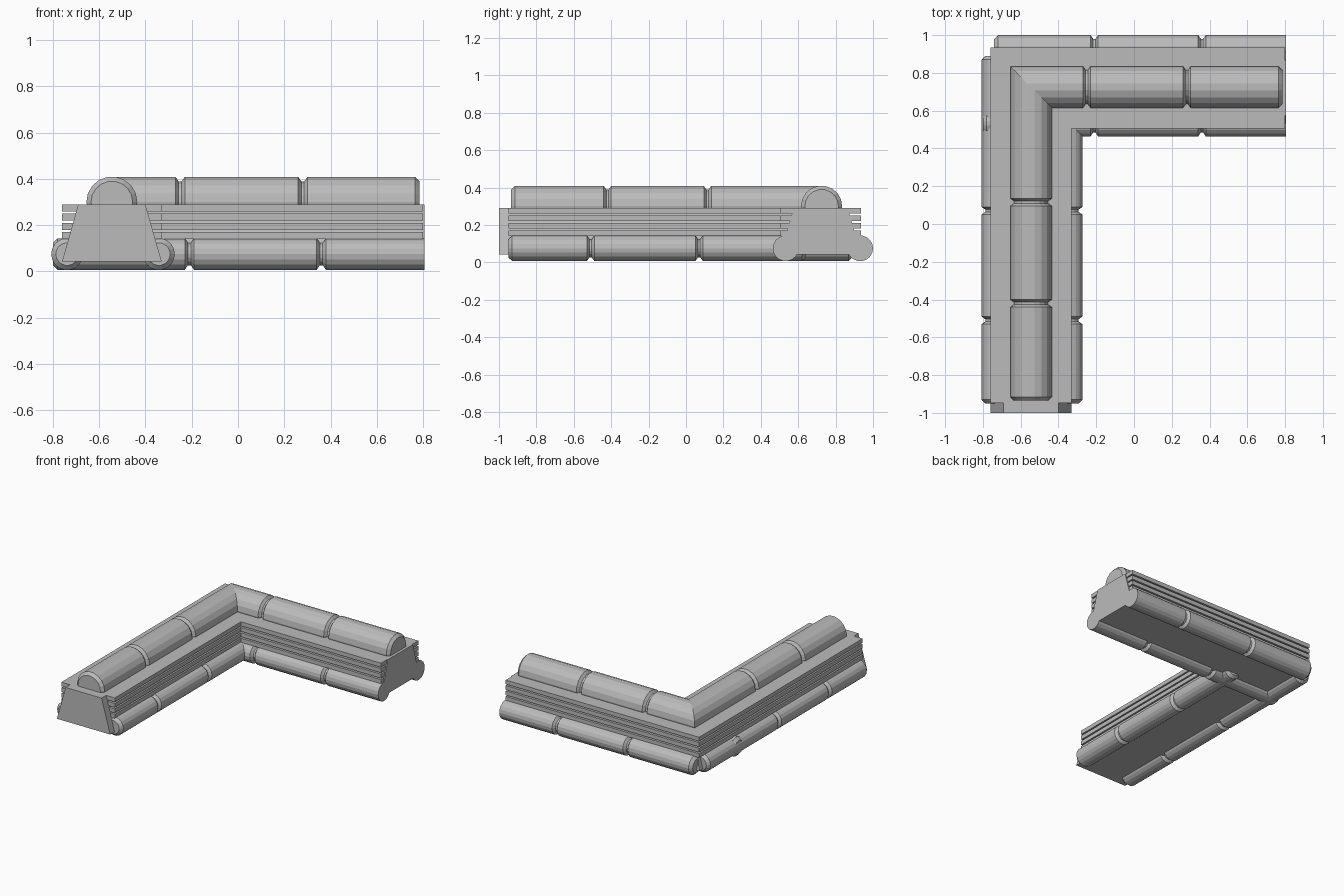
import bpy
import bmesh
from math import cos, sin, tau

cube = bpy.data.objects.get("Cube")
if cube:
    bpy.data.objects.remove(cube)

stone = bpy.data.materials.new("sandbag_grey")
stone.use_nodes = True
stone.diffuse_color = (0.5, 0.5, 0.5, 1)
stone.node_tree.nodes["Principled BSDF"].inputs["Base Color"].default_value = (0.5, 0.5, 0.5, 1)

# Centre lines of the two arms and of the lower rolls
ARM_X, ARM_Y = -0.545, 0.72
FRONT_END, SIDE_END = -1.0, 0.805
ALONG_Y, ALONG_X, MITRE = (1, 0), (0, -1), (1, -1)   # sideways directions
SIDES = 18


def loft(name, rings):
    """Skin closed rings of points into a capped solid."""
    bm = bmesh.new()
    loops = [[bm.verts.new(p) for p in ring] for ring in rings]
    n = len(loops[0])
    for a, b in zip(loops, loops[1:]):
        for i in range(n):
            j = (i + 1) % n
            bm.faces.new((a[i], a[j], b[j], b[i]))
    bm.faces.new(loops[0])
    bm.faces.new(loops[-1])
    bmesh.ops.recalc_face_normals(bm, faces=bm.faces)
    mesh = bpy.data.meshes.new(name)
    bm.to_mesh(mesh)
    bm.free()
    mesh.materials.append(stone)
    obj = bpy.data.objects.new(name, mesh)
    bpy.context.collection.objects.link(obj)
    return obj


def section(x, y, side, profile):
    """Place a (sideways, height) profile at a point on the path."""
    return [(x + u * side[0], y + u * side[1], z) for u, z in profile]


def circle(r, z):
    return [(r * cos(tau * i / SIDES), z + r * sin(tau * i / SIDES)) for i in range(SIDES)]


def stations(start, end, joints, r, start_cap=True, end_cap=True):
    """Positions and radii along a roll, with chamfered ends and pinched joints."""
    c = 0.02
    out = [(start, r - c), (start + c, r)] if start_cap else []
    for j in joints:
        out += [(j - c, r), (j - 0.006, r - c), (j + 0.006, r - c), (j + c, r)]
    return out + ([(end - c, r), (end, r - c)] if end_cap else [])


def rings_y(x, z, stops):
    return [section(x, t, ALONG_Y, circle(r, z)) for t, r in stops]


def rings_x(y, z, stops):
    return [section(t, y, ALONG_X, circle(r, z)) for t, r in stops]


# Tapered core, mitred at the corner
taper = [(-0.215, 0.043), (0.215, 0.043), (0.145, 0.29), (-0.145, 0.29)]
loft("wall_core", [section(ARM_X, FRONT_END, ALONG_Y, taper),
                   section(ARM_X, ARM_Y, MITRE, taper),
                   section(SIDE_END, ARM_Y, ALONG_X, taper)])

# Four L-shaped slats stacked with narrow grooves
for k in range(4):
    top = 0.29 - 0.04 * k
    slat = [(-0.215, top - 0.03), (0.215, top - 0.03), (0.215, top), (-0.215, top)]
    loft(f"slat_{k + 1}", [section(ARM_X, -0.948, ALONG_Y, slat),
                           section(ARM_X, ARM_Y, MITRE, slat),
                           section(SIDE_END - 0.006, ARM_Y, ALONG_X, slat)])

# Rounded roll along the top, turning the corner
R, Z = 0.11, 0.30
loft("top_roll",
     rings_y(ARM_X, Z, stations(-0.935, 0, (-0.42, 0.115), R, end_cap=False))
     + [section(ARM_X, ARM_Y + 0.005, MITRE, circle(R, Z))]
     + rings_x(ARM_Y + 0.005, Z, stations(0, 0.785, (-0.25, 0.28), R, start_cap=False)))

# Lower rolls on both sides of each arm
r, z = 0.069, 0.075
joints_y, joints_x = (-0.51, 0.07), (-0.21, 0.36)
loft("outer_roll_long_arm", rings_y(-0.738, z, stations(-0.95, 0.89, joints_y, r)))
loft("inner_roll_long_arm", rings_y(-0.342, z, stations(-0.95, 0.64, joints_y, r)))
loft("outer_roll_short_arm",
     rings_x(0.931, z, stations(-0.74, 0, joints_x, r, end_cap=False) + [(SIDE_END, r)]))
loft("inner_roll_short_arm",
     rings_x(0.533, z, stations(-0.80, 0, joints_x, r, end_cap=False) + [(SIDE_END, r)]))
